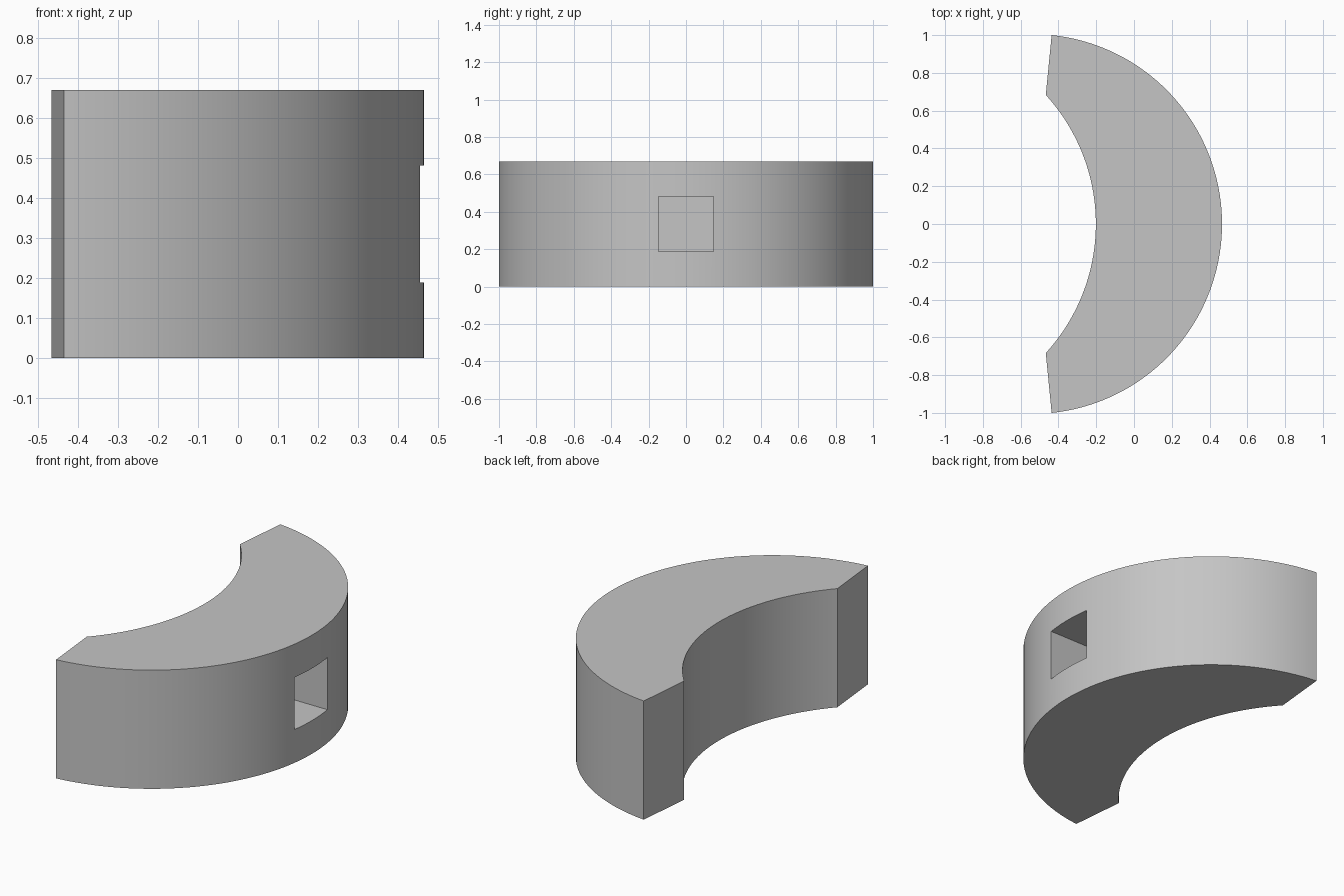
import bpy, bmesh, math

cube = bpy.data.objects.get("Cube")
if cube:
    bpy.data.objects.remove(cube, do_unlink=True)

HEIGHT = 0.67
SEGMENTS = 96

grey = bpy.data.materials.new("plain grey")
grey.use_nodes = True
grey.diffuse_color = (0.56, 0.56, 0.56, 1)
grey.node_tree.nodes["Principled BSDF"].inputs["Base Color"].default_value = (0.56, 0.56, 0.56, 1)


def arc(mid_x, end_x, end_y):
    """Arc symmetric about the x axis, from -end_y to +end_y."""
    rise = mid_x - end_x
    radius = (rise ** 2 + end_y ** 2) / (2 * rise)
    centre = mid_x - radius
    sweep = math.atan2(end_y, end_x - centre)
    angles = [sweep * (2 * i / SEGMENTS - 1) for i in range(SEGMENTS + 1)]
    return [(centre + radius * math.cos(a), radius * math.sin(a)) for a in angles]


def prism(name, outline, bottom, top):
    """Extrude a flat outline straight up."""
    bm = bmesh.new()
    face = bm.faces.new([bm.verts.new((x, y, bottom)) for x, y in outline])
    new = bmesh.ops.extrude_face_region(bm, geom=[face])["geom"]
    verts = [v for v in new if isinstance(v, bmesh.types.BMVert)]
    bmesh.ops.translate(bm, verts=verts, vec=(0, 0, top - bottom))
    bmesh.ops.recalc_face_normals(bm, faces=bm.faces)
    mesh = bpy.data.meshes.new(name)
    bm.to_mesh(mesh)
    bm.free()
    mesh.materials.append(grey)
    obj = bpy.data.objects.new(name, mesh)
    bpy.context.collection.objects.link(obj)
    return obj


# Crescent block: outer arc, then inner arc back
outline = arc(0.466, -0.436, 1.0) + arc(-0.202, -0.467, 0.683)[::-1]
block = prism("crescent_block", outline, 0, HEIGHT)

# Square pocket in the middle of the outer face
half = 0.147
pocket = prism("pocket_cutter",
               [(0.13, -half), (0.6, -half), (0.6, half), (0.13, half)],
               HEIGHT / 2 - half, HEIGHT / 2 + half)
pocket.hide_render = True

cut = block.modifiers.new("pocket", 'BOOLEAN')
cut.operation = 'DIFFERENCE'
cut.solver = 'EXACT'
cut.object = pocket

bpy.ops.object.select_all(action='DESELECT')
block.select_set(True)
bpy.context.view_layer.objects.active = block
bpy.ops.object.modifier_apply(modifier=cut.name)
bpy.data.objects.remove(pocket, do_unlink=True)

# Smooth curved walls, crisp edges
bpy.ops.object.shade_smooth_by_angle(angle=math.radians(30))
